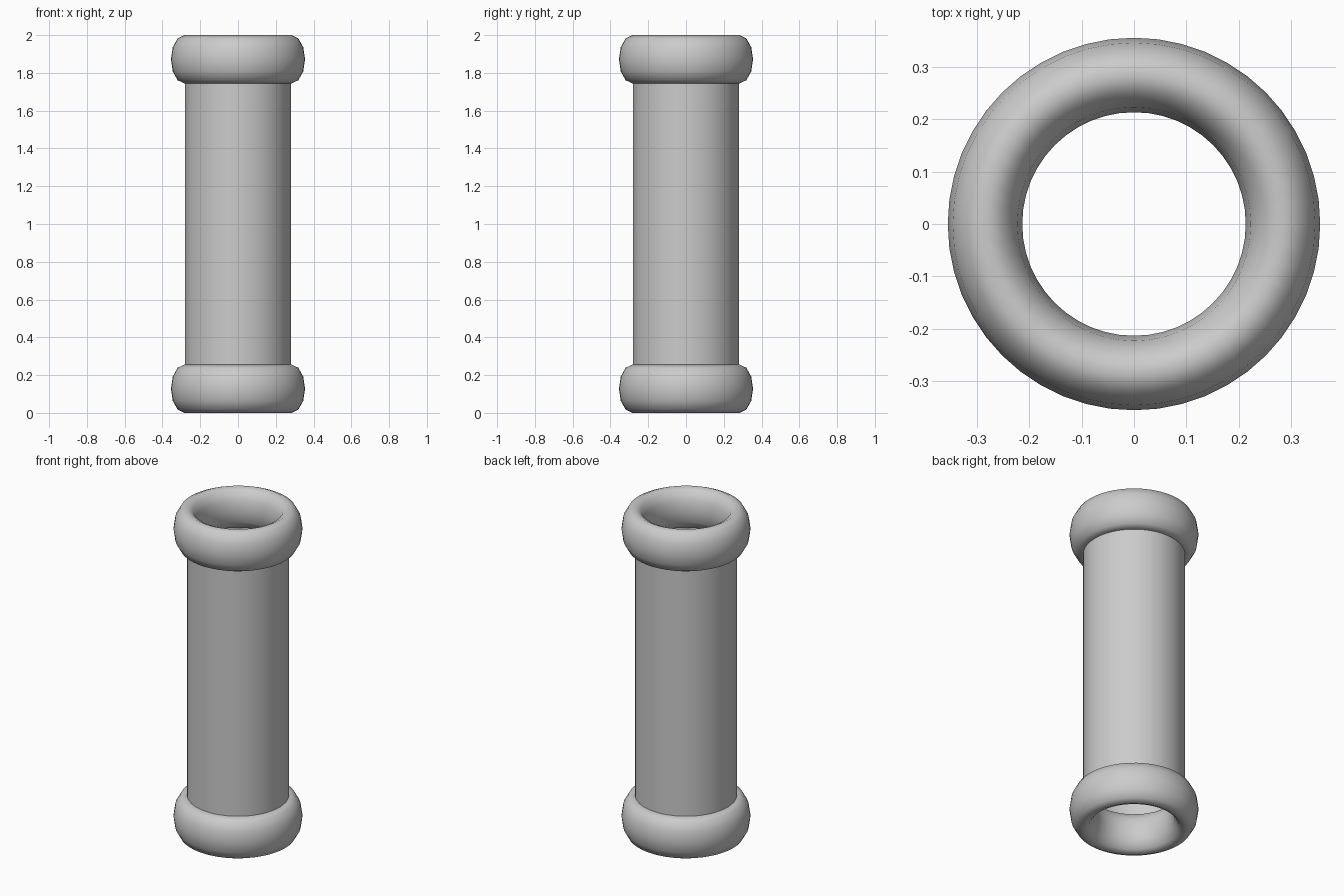
import bpy
import bmesh
import math

if "Cube" in bpy.data.objects:
    bpy.data.objects.remove(bpy.data.objects["Cube"])

SEGMENTS = 48

grey = bpy.data.materials.new("plain grey")
grey.diffuse_color = (0.6, 0.6, 0.6, 1)
grey.use_nodes = True
grey.node_tree.nodes["Principled BSDF"].inputs["Base Color"].default_value = grey.diffuse_color


def lathe(name, profile, closed):
    """Spin an (r, z) profile around the z axis."""
    bm = bmesh.new()
    rings = []
    for i in range(SEGMENTS):
        a = 2 * math.pi * i / SEGMENTS
        rings.append([bm.verts.new((r * math.cos(a), r * math.sin(a), z)) for r, z in profile])
    n = len(profile)
    for i in range(SEGMENTS):
        r0, r1 = rings[i], rings[(i + 1) % SEGMENTS]
        for j in range(n if closed else n - 1):
            k = (j + 1) % n
            face = bm.faces.new((r0[j], r1[j], r1[k], r0[k]))
            face.smooth = True
    mesh = bpy.data.meshes.new(name)
    bm.to_mesh(mesh)
    bm.free()
    mesh.materials.append(grey)
    obj = bpy.data.objects.new(name, mesh)
    bpy.context.collection.objects.link(obj)
    return obj


# Open, thin-walled tube
lathe("tube", [(0.281, 0.25), (0.281, 1.2), (0.281, 1.752)], False)

# Rounded collar at each end: a torus stretched in height
for name, zc in (("bottom_collar", 0.128), ("top_collar", 1.872)):
    profile = []
    for j in range(12):
        t = 2 * math.pi * j / 12
        profile.append((0.284 + 0.071 * math.cos(t), zc + 0.128 * math.sin(t)))
    lathe(name, profile, True)
